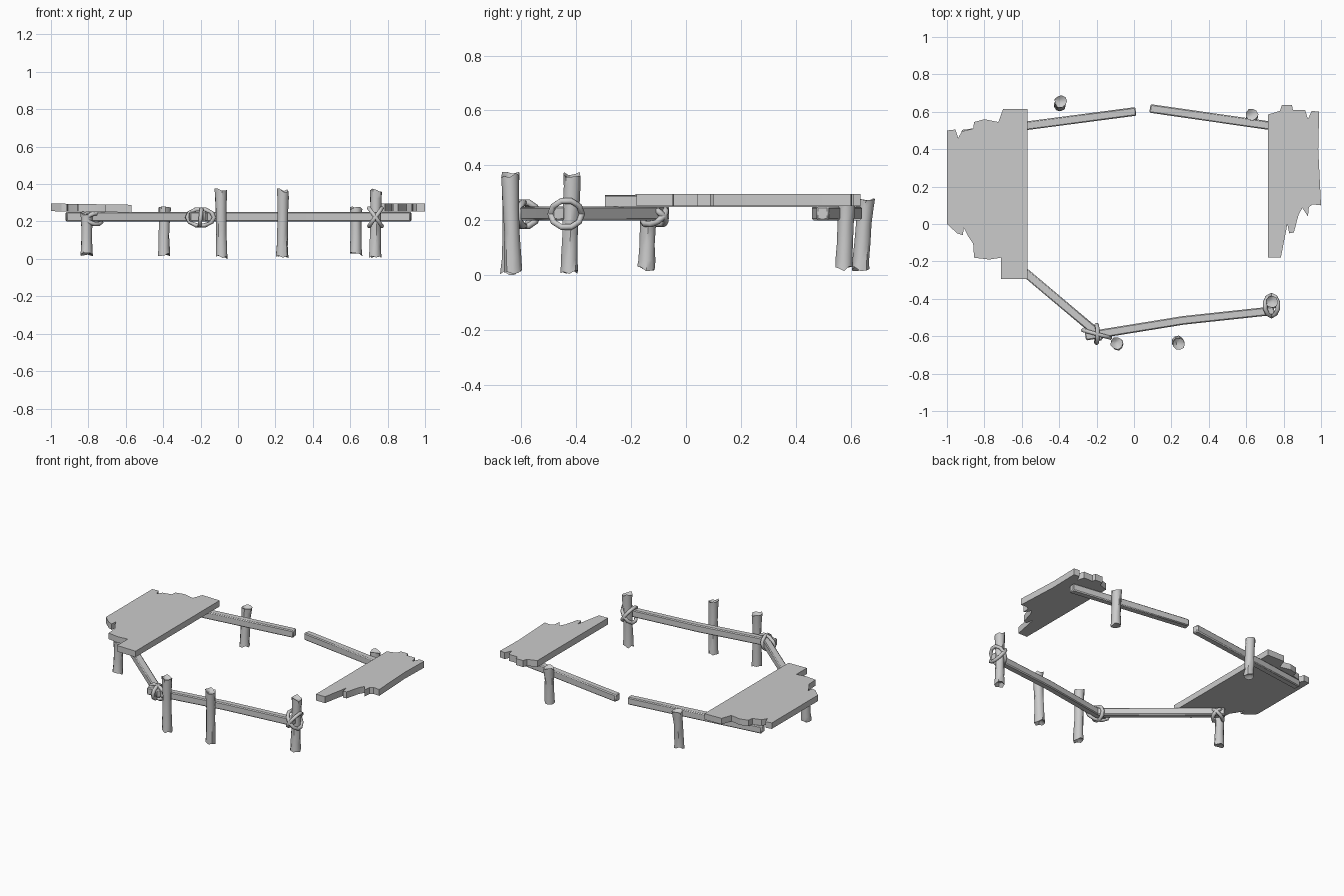
import bpy, bmesh, math, random
from mathutils import Vector as V

if "Cube" in bpy.data.objects:
    bpy.data.objects.remove(bpy.data.objects["Cube"])

random.seed(4)


def finish(name, bm, angle=35, bevel=0):
    bmesh.ops.recalc_face_normals(bm, faces=bm.faces)
    me = bpy.data.meshes.new(name)
    bm.to_mesh(me)
    bm.free()
    ob = bpy.data.objects.new(name, me)
    bpy.context.collection.objects.link(ob)
    bpy.ops.object.select_all(action='DESELECT')
    ob.select_set(True)
    bpy.context.view_layer.objects.active = ob
    if bevel:
        mod = ob.modifiers.new("worn_edges", 'BEVEL')
        mod.width, mod.segments = bevel, 1
    bpy.ops.object.shade_smooth_by_angle(angle=math.radians(angle))
    return ob


def skin(name, rings, closed=False, **kw):
    """Join equal rings of points into a tube, capped unless closed."""
    bm = bmesh.new()
    vs = [[bm.verts.new(p) for p in r] for r in rings]
    n = len(vs[0])
    for i in range(len(vs) if closed else len(vs) - 1):
        a, b = vs[i], vs[(i + 1) % len(vs)]
        for j in range(n):
            k = (j + 1) % n
            bm.faces.new((a[j], a[k], b[k], b[j]))
    if not closed:
        bm.faces.new(vs[0])
        bm.faces.new(vs[-1])
    return finish(name, bm, **kw)


def beam(name, pts, w=0.046, z0=0.2, z1=0.25):
    """Squared rail following a flat path."""
    pts = [V((x, y, 0)) for x, y in pts]
    rings = []
    for i, p in enumerate(pts):
        d = (pts[min(i + 1, len(pts) - 1)] - pts[max(i - 1, 0)]).normalized()
        s = V((-d.y, d.x, 0)) * w / 2
        rings.append([p + s * a + V((0, 0, z)) for a, z in
                      ((-1, z0), (1, z0), (1, z1), (-1, z1))])
    skin(name, rings, bevel=0.006)


def post(name, x, y, z0, z1, lean=(0, 0)):
    """Rough log: flared, chipped ends with a hollowed cap."""
    n, h = 9, z1 - z0
    chips = [[random.uniform(0, 0.02) for _ in range(n)] for _ in range(2)]
    chips[0][0] = chips[1][3] = 0
    # (height fraction, radius, chip side)
    prof = ((0.07, 0.014, 0), (0, 0.033, -1), (0.16, 0.031, 0), (0.4, 0.029, 0),
            (0.65, 0.029, 0), (0.86, 0.031, 0), (1, 0.033, 1), (0.94, 0.014, 0))
    rings = []
    for t, r, side in prof:
        ring = []
        for j in range(n):
            a = 2 * math.pi * j / n
            rr = r * random.uniform(0.93, 1.07)
            z = z0 + h * t
            if side:
                z -= side * chips[side > 0][j]
            ring.append((x + lean[0] * (t - .5) + rr * math.cos(a),
                         y + lean[1] * (t - .5) + rr * math.sin(a), z))
        rings.append(ring)
    skin(name, rings, angle=45)


def rope(name, c, u, v, r=0.012, n=10):
    """Oval rope loop with half-axes u and v."""
    c, u, v = V(c), V(u), V(v)
    side = u.cross(v).normalized()
    rings = []
    for i in range(n):
        a = 2 * math.pi * i / n
        out = u * math.cos(a) + v * math.sin(a)
        o = out.normalized()
        rings.append([c + out + (o * math.cos(b) + side * math.sin(b)) * r
                      for b in (2 * math.pi * k / 6 for k in range(6))])
    skin(name, rings, closed=True, angle=65)


def deck(name, outline, z0, z1, slope=0):
    """Broken plank platform extruded from its outline."""
    bm = bmesh.new()
    x0 = outline[0][0]
    lo, hi = ([bm.verts.new((x, y, z + slope * (x - x0))) for x, y in outline]
              for z in (z0, z1))
    bm.faces.new(lo)
    bm.faces.new(hi)
    for i in range(len(lo)):
        j = (i + 1) % len(lo)
        bm.faces.new((lo[i], lo[j], hi[j], hi[i]))
    finish(name, bm, angle=20)


# Plank platforms
deck("left_platform", [
    (-1, 0), (-1, .5), (-.955, .505), (-.94, .46), (-.92, .495), (-.86, .51),
    (-.855, .545), (-.8, .56), (-.725, .545), (-.70, .615), (-.57, .615),
    (-.57, -.295), (-.71, -.295), (-.71, -.18), (-.775, -.19), (-.855, -.18),
    (-.86, -.105), (-.89, -.06), (-.91, -.02), (-.915, -.06), (-.945, -.05)],
    .255, .296, slope=-0.016)
deck("right_platform", [
    (.717, -.18), (.717, .585), (.78, .605), (.79, .635), (.845, .635), (.85, .61),
    (.915, .61), (.93, .56), (.95, .605), (.99, .6), (.985, .4), (1, .1),
    (.955, .105), (.935, .09), (.93, .04), (.9, .085), (.88, .05), (.855, -.045),
    (.83, -.05), (.82, 0), (.785, -.18)], .252, .296)

# Rails
beam("back_left_rail", [(-.92, .48), (.01, .602)])
beam("back_right_rail", [(.085, .618), (.925, .497)])
beam("front_left_rail", [(-.80, -.075), (-.165, -.61)])
beam("front_rail", [(-.26, -.6), (.265, -.515), (.75, -.463)])

# Posts
post("left_post", -.81, -.14, .015, .253, (0, .01))
post("back_left_post", -.395, .645, .015, .28, (.005, .02))
post("front_left_post", -.09, -.64, 0, .376, (-.005, .005))
post("front_middle_post", .237, -.635, .005, .376, (.005, -.01))
post("back_right_post", .63, .58, .015, .28, (0, .01))
post("front_right_post", .735, -.42, .005, .376, (.005, .01))

# Rope lashings
rope("corner_lashing_long", (-.2, -.588, .222), (.072, -.02, 0), (0, 0, .045))
rope("corner_lashing_cross", (-.2, -.588, .222), (0, .048, 0), (.005, 0, .045))
for s, label in ((1, "a"), (-1, "b")):
    rope("post_lashing_" + label, (.735, -.436, .223), (0, .057, 0), (.036 * s, 0, .05))
    rope("left_lashing_" + label, (-.775, -.115, .215), (.04, .034, 0),
         (-.02 * s, .024 * s, .03))
